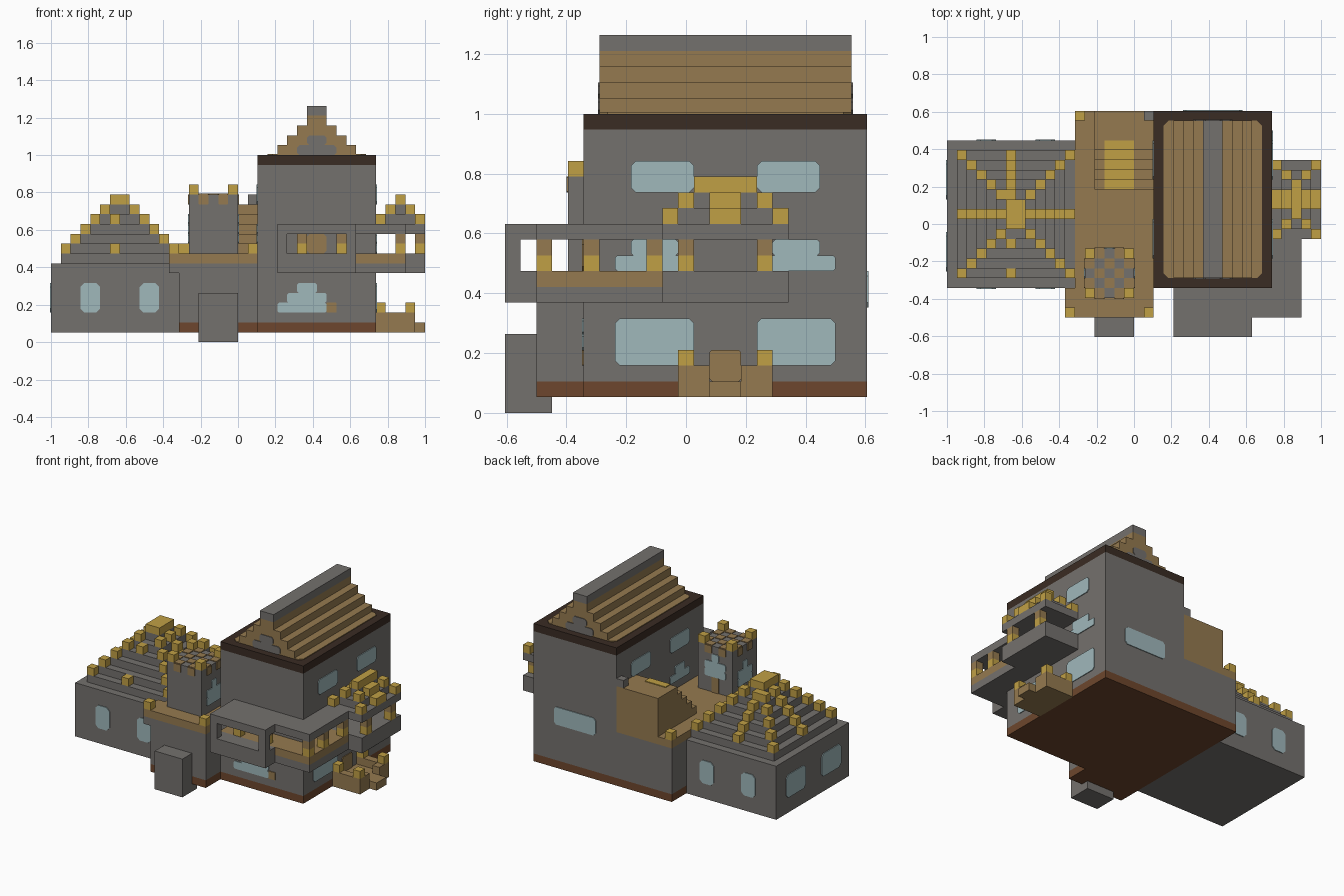
import bpy
import bmesh

UNIT = 2 / 38  # size of one building block
DEPTH = 0.1    # plate thickness in blocks

if "Cube" in bpy.data.objects:
    bpy.data.objects.remove(bpy.data.objects["Cube"], do_unlink=True)


def material(name, red, green, blue):
    mat = bpy.data.materials.new(name)
    mat.use_nodes = True
    color = (red, green, blue, 1)
    mat.diffuse_color = color
    mat.node_tree.nodes["Principled BSDF"].inputs["Base Color"].default_value = color
    return mat


stone = material("grey stone", .175, .165, .155)
wood = material("light brown wood", .3, .195, .08)
gold = material("gold", .53, .35, .06)
dark = material("dark brown trim", .042, .025, .017)
rust = material("reddish brown base", .155, .062, .026)
glass = material("pale blue glass", .35, .48, .5)


def finish(name, mat, mesh_data):
    bmesh.ops.recalc_face_normals(mesh_data, faces=mesh_data.faces)
    mesh = bpy.data.meshes.new(name)
    mesh_data.to_mesh(mesh)
    mesh_data.free()
    mesh.materials.append(mat)
    obj = bpy.data.objects.new(name, mesh)
    bpy.context.collection.objects.link(obj)
    return obj


def place(x, y, z):
    return (x * UNIT - 1, (y - 11.5) * UNIT, z * UNIT)


def blocks(name, mat, *boxes):
    """Boxes given as pairs of x, y and z limits in block units."""
    bm = bmesh.new()
    for xs, ys, zs in boxes:
        cube = bmesh.ops.create_cube(bm, size=1)["verts"]
        for v in cube:
            v.co = place(xs[v.co.x > 0], ys[v.co.y > 0], zs[v.co.z > 0])
    return finish(name, mat, bm)


def cube_at(x, y, z):
    return ((x, x + 1), (y, y + 1), (z, z + 1))


def plate(name, mat, axis, at, across, up, chamfer=.3):
    """Thin plate with cut corners, centred on the plane axis = at."""
    (a, b), (c, d) = across, up
    k = chamfer
    outline = [(a + k, c), (b - k, c), (b, c + k), (b, d - k),
               (b - k, d), (a + k, d), (a, d - k), (a, c + k)]
    bm = bmesh.new()
    rings = []
    for level in (at - DEPTH, at + DEPTH):
        ring = []
        for p, q in outline:
            point = {"x": (level, p, q), "y": (p, level, q), "z": (p, q, level)}[axis]
            ring.append(bm.verts.new(place(*point)))
        rings.append(ring)
        bm.faces.new(ring)
    for i in range(len(outline)):
        j = i - 1
        bm.faces.new((rings[0][i], rings[0][j], rings[1][j], rings[1][i]))
    return finish(name, mat, bm)


def cloud_window(name, axis, at, start, bottom, widths=(5, 4, 2)):
    """Window of stacked rows narrowing upward."""
    for row, width in enumerate(widths):
        a = start + (widths[0] - width + 1) // 2
        plate(name, glass, axis, at, (a, a + width),
              (bottom + row, bottom + row + 1), .15)


# Left hall with a stepped pyramid roof
blocks("hall_walls", stone, ((0, 13), (5, 20), (1, 8)))
steps, studs = [], []
for k in range(6):
    x0, x1, y0, y1 = 1 + k, 13 - k, 6 + k, 19 - k
    steps.append(((x0, x1), (y0, y1), (8 + k, 9 + k)))
    if k < 5:
        z = 9 + k
        spots = [(x, y) for x in (x0, x1 - 1) for y in (y0, 12, y1 - 1)]
        spots.append((6, y1 - 1))
        if k in (0, 3):
            spots.append((6, y0))
        studs += [cube_at(x, y, z) for x, y in spots]
blocks("hall_roof_steps", stone, *steps)
blocks("hall_roof_studs", gold, *studs)
blocks("hall_roof_cap", gold, ((6, 8), (11, 14), (14, 15)))
for a in (3, 9):
    for y in (5, 20):
        plate("hall_window", glass, "y", y, (a, a + 2), (3, 6), .4)
for a in (6.7, 14):
    plate("hall_side_window", glass, "x", 0, (a, a + 4), (3, 6), .4)

# Middle terrace, porch and stairs
blocks("terrace_base", rust, ((13, 21), (2, 23), (1, 2)))
blocks("terrace_walls", stone, ((13, 21), (2, 23), (2, 8)), ((12, 13), (2, 5), (7, 8)))
blocks("terrace_deck", wood, ((13, 21), (2, 23), (8, 9)), ((12, 13), (2, 5), (8, 9)))
blocks("terrace_studs", gold, *[cube_at(x, y, 9) for x, y in ((12, 2), (20, 2), (13, 22))])
blocks("porch", stone, ((15, 19), (0, 3), (0, 5)))
blocks("stairs", wood, ((15, 21), (20, 23), (9, 14)),
       *[((15, 21), (15 + k, 16 + k), (9, 10 + k)) for k in range(5)])
for k in range(5):
    plate("stair_carpet", gold, "z", 10 + k, (16, 19), (15 + k, 16 + k), .05)
blocks("stair_post", stone, cube_at(20, 22, 14))

# Small castle tower
blocks("castle_tower", stone, ((14, 19), (4, 9), (9, 15)))
blocks("castle_merlons", gold, *[cube_at(x, y, 15) for x in (14, 18) for y in (4, 8)])
for n in (1, 3):
    for y in (4, 9):
        plate("castle_notch", wood, "y", y, (14 + n, 15 + n), (14, 15), 0.05)
    for x in (14, 19):
        plate("castle_notch", wood, "x", x, (4 + n, 5 + n), (14, 15), 0.05)
for row in range(5):
    for col in range(5):
        if (row + col) % 2 and row + col > 0:
            plate("castle_floor", wood, "z", 15, (14 + col, 15 + col),
                  (4 + row, 5 + row), .05)
for x in (14, 19):
    cloud_window("castle_window", "x", x, 5, 10, (3, 3, 1))
cloud_window("castle_window", "y", 9, 15, 11, (3, 3, 1))
plate("castle_door", wood, "y", 9, (16, 17), (9, 11), .05)

# Main house
blocks("house_base", rust, ((21, 33), (5, 23), (1, 2)))
blocks("house_walls", stone, ((21, 33), (5, 23), (2, 18)))
blocks("house_trim", dark, ((21, 33), (5, 23), (18, 19)))
plate("house_roof_floor", wood, "z", 19, (22, 32), (6, 22), .5)
blocks("house_gable", wood,
       *[((23 + k, 31 - k), (6, 22), (19 + k, 20 + k)) for k in range(4)])
blocks("house_ridge", stone, ((26, 28), (6, 22), (23, 24)))
for y in (6, 22):
    plate("gable_panel", stone, "y", y, (25, 29), (19, 20), .25)
    plate("gable_panel", stone, "y", y, (26, 28), (20, 21), .25)

# House windows and doors
for a in (7, 16):
    plate("lower_window", glass, "x", 33, (a, a + 5), (3, 6))
    cloud_window("middle_window", "x", 33, a, 9, (5, 3))
for a in (8, 16):
    for x in (21, 33):
        plate("upper_window", glass, "x", x, (a, a + 4), (14, 16))
cloud_window("left_middle_window", "x", 21, 8, 10, (4, 2))
cloud_window("front_window", "y", 5, 23, 3)
plate("rear_window", glass, "y", 23, (24, 30), (6.7, 9))
plate("balcony_door", wood, "y", 5, (26, 28), (9, 11))
plate("front_latch", wood, "y", 5, (28, 29), (3, 4), .05)

# Balcony wrapping round the front corner
bump = ((23, 31), (0, 2))
front = ((23, 36), (2, 5))
wing = ((33, 36), (5, 10))
turret = ((33, 38), (10, 18))
parts = (bump, front, wing, turret)
blocks("balcony_floor", stone, *[(x, y, (7, 8)) for x, y in parts])
blocks("balcony_stone_rail", stone, *[(x, y, (8, 9)) for x, y in (bump, turret)])
blocks("balcony_wood_rail", wood, *[(x, y, (8, 9)) for x, y in (front, wing)])
blocks("balcony_roof", stone, *[(x, y, (11, 12)) for x, y in parts])
blocks("balcony_front_posts", stone, *[((x, x + 1), (0, 1), (9, 11)) for x in (23, 30)])
posts = [(25, 2), (29, 2), (35, 2), (35, 5), (35, 9), (37, 11), (37, 16)]
blocks("post_feet", gold, *[cube_at(x, y, 9) for x, y in posts])
blocks("post_heads", wood, *[cube_at(x, y, 10) for x, y in posts])

# Turret roof with gold studs
layers, studs = [], []
for k in range(2):
    x0, x1, y0, y1 = 33 + k, 37 - k, 10 + k, 17 - k
    layers.append(((x0 + 1, x1), (y0 + 1, y1), (12 + k, 13 + k)))
    studs += [cube_at(x, y, 12 + k) for x in (x0, x1) for y in (y0, 13, 14, y1)]
blocks("turret_roof_steps", stone, *layers)
blocks("turret_roof_studs", gold, *studs)
blocks("turret_roof_cap", gold, ((35, 36), (12, 16), (14, 15)))

# Side entrance with low walls
blocks("entrance_floor", wood, ((33, 37), (11, 17), (1, 2)), ((37, 38), (13, 15), (1, 2)))
blocks("entrance_walls", wood,
       *[((33, 37), (y, y + 1), (2, 3)) for y in (11, 16)],
       *[((36, 37), (y, y + 1), (2, 3)) for y in (12, 15)])
blocks("entrance_studs", gold, *[cube_at(x, y, 3) for x in (33, 36) for y in (11, 16)])
plate("entrance_door", wood, "x", 33, (13, 15), (2, 4), .15)
